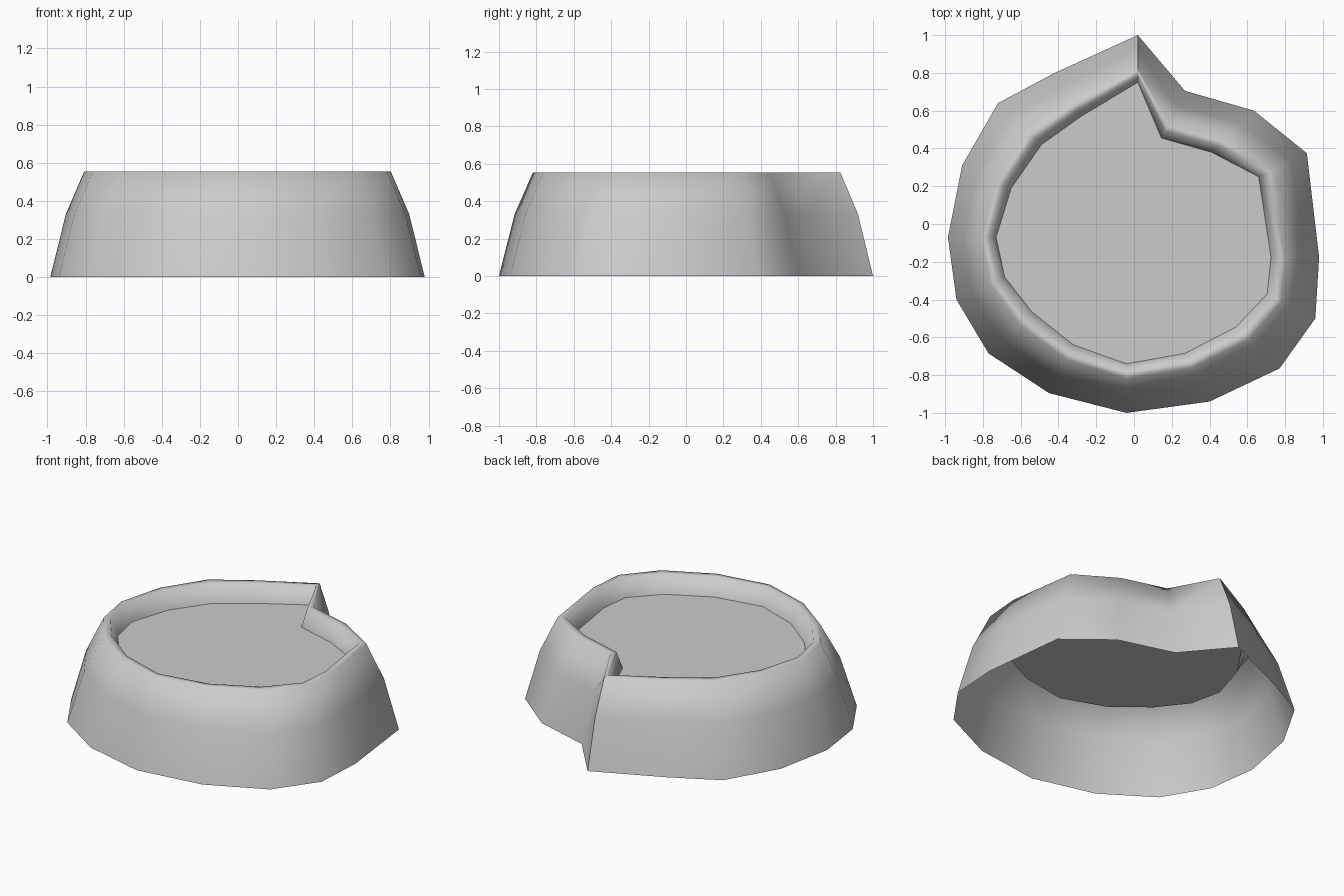
import bpy, bmesh

if "Cube" in bpy.data.objects:
    bpy.data.objects.remove(bpy.data.objects["Cube"])

# Foot outline and basin floor outline, counter-clockwise from the pointed step
OUTER = [(0.02, 1.0), (-0.42, 0.80), (-0.72, 0.64), (-0.91, 0.31),
         (-0.985, -0.07), (-0.94, -0.40), (-0.77, -0.685), (-0.45, -0.895),
         (-0.04, -1.0), (0.40, -0.94), (0.77, -0.765), (0.96, -0.50),
         (0.98, -0.175), (0.915, 0.375), (0.635, 0.60), (0.27, 0.705)]
FLOOR = [(0.02, 0.75), (-0.28, 0.57), (-0.49, 0.42), (-0.65, 0.19),
         (-0.73, -0.07), (-0.685, -0.28), (-0.54, -0.465), (-0.32, -0.64),
         (-0.04, -0.74), (0.27, -0.685), (0.54, -0.545), (0.705, -0.37),
         (0.725, -0.175), (0.66, 0.25), (0.41, 0.38), (0.145, 0.455)]

# Wall profile: (blend from foot outline to floor outline, height)
PROFILE = [(0.0, 0.0), (0.32, 0.33), (0.70, 0.555), (0.85, 0.555), (1.0, 0.44)]

bm = bmesh.new()
rings = []
for t, z in PROFILE:
    rings.append([bm.verts.new((a + (c - a) * t, b + (d - b) * t, z))
                  for (a, b), (c, d) in zip(OUTER, FLOOR)])

# Outer wall, rim and inner wall
n = len(OUTER)
for lo, hi in zip(rings, rings[1:]):
    for i in range(n):
        j = (i + 1) % n
        bm.faces.new((lo[i], lo[j], hi[j], hi[i])).smooth = True

# Basin floor (underside stays open)
bm.faces.new(rings[-1])

# Sharp creases: floor border and the pointed step
for i in range(n):
    bm.edges.get((rings[-1][i], rings[-1][(i + 1) % n])).smooth = False
for lo, hi in zip(rings, rings[1:]):
    bm.edges.get((lo[0], hi[0])).smooth = False

mesh = bpy.data.meshes.new("basin")
bm.to_mesh(mesh)
bm.free()
bpy.context.collection.objects.link(bpy.data.objects.new("basin", mesh))
